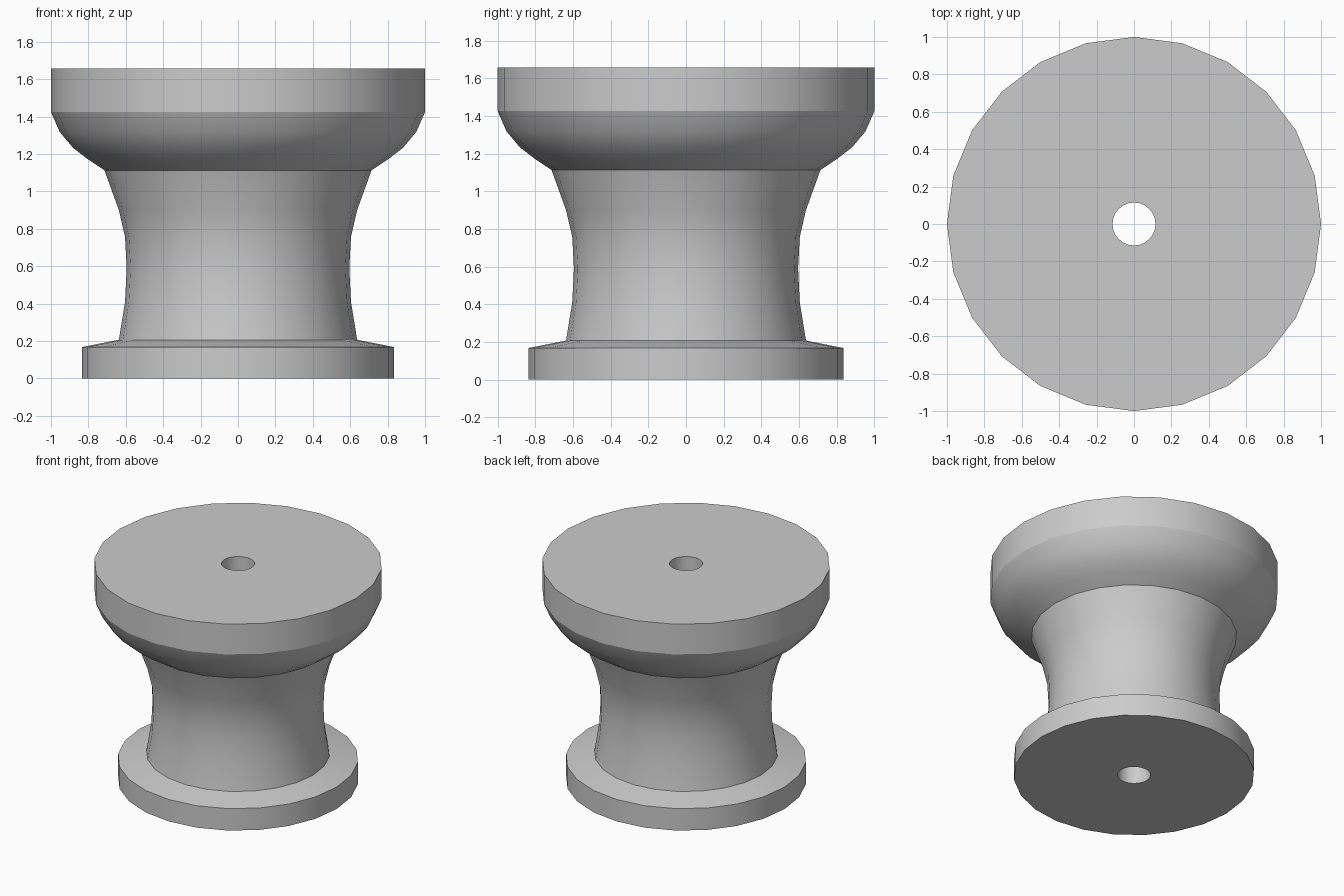
import bpy, bmesh
from math import cos, sin, pi, radians

if "Cube" in bpy.data.objects:
    bpy.data.objects.remove(bpy.data.objects["Cube"])

SIDES = 24

# Closed half-section (radius, height): foot, waist, bowl, rim, then the bore
PROFILE = [
    (0.115, 0.0), (0.835, 0.0), (0.835, 0.168), (0.637, 0.207),
    (0.604, 0.41), (0.595, 0.59), (0.604, 0.757), (0.637, 0.90),
    (0.714, 1.113), (0.80, 1.17), (0.882, 1.233), (0.953, 1.318),
    (1.0, 1.425), (1.0, 1.657), (0.115, 1.657),
]


def lathe(name, profile, sides):
    bm = bmesh.new()
    rings = [[bm.verts.new((r * cos(2 * pi * i / sides), r * sin(2 * pi * i / sides), z))
              for i in range(sides)] for r, z in profile]
    for k, ring in enumerate(rings):
        upper = rings[(k + 1) % len(rings)]
        for i in range(sides):
            j = (i + 1) % sides
            bm.faces.new((ring[i], ring[j], upper[j], upper[i]))
    bmesh.ops.recalc_face_normals(bm, faces=bm.faces)
    mesh = bpy.data.meshes.new(name)
    bm.to_mesh(mesh)
    bm.free()
    obj = bpy.data.objects.new(name, mesh)
    bpy.context.collection.objects.link(obj)
    return obj


# Turned knob with a central through hole
knob = lathe("turned_knob", PROFILE, SIDES)
bpy.context.view_layer.objects.active = knob
knob.select_set(True)
bpy.ops.object.shade_smooth_by_angle(angle=radians(20))
